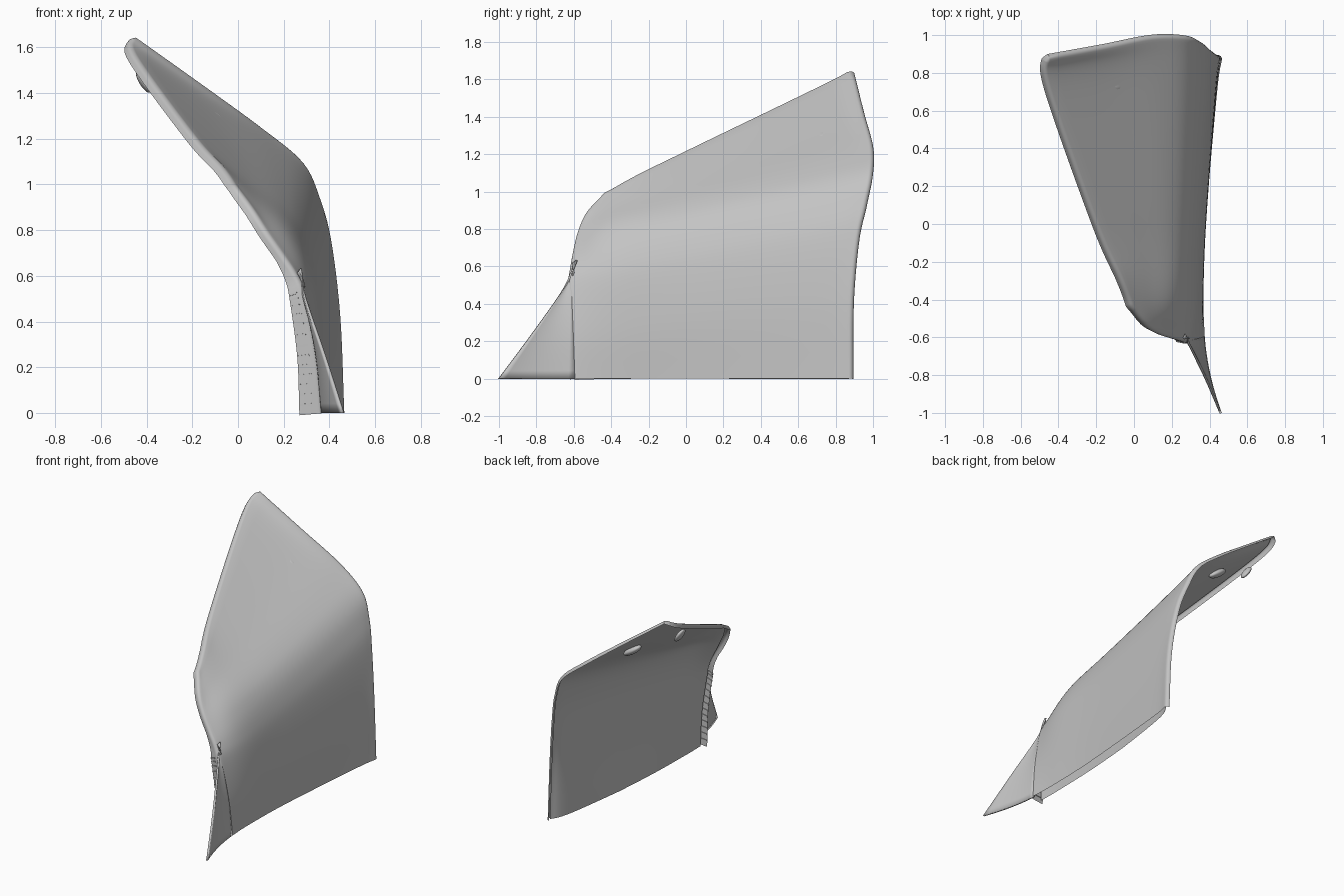
import bpy, bmesh, math
from mathutils import Vector, Matrix

cube = bpy.data.objects.get("Cube")
if cube:
    bpy.data.objects.remove(cube, do_unlink=True)

grey = bpy.data.materials.new("panel grey")
grey.use_nodes = True
colour = (0.55, 0.55, 0.55, 1)
grey.diffuse_color = colour
grey.node_tree.nodes["Principled BSDF"].inputs["Base Color"].default_value = colour


def finish(ob):
    ob.data.materials.append(grey)
    bpy.ops.object.select_all(action='DESELECT')
    bpy.context.view_layer.objects.active = ob
    ob.select_set(True)
    bpy.ops.object.shade_smooth_by_angle(angle=math.radians(40))


def skin(name, *grids, thickness=0.0):
    """Skin grids of points and weld them into one object."""
    bm = bmesh.new()
    for grid in grids:
        rows = [[bm.verts.new(p) for p in row] for row in grid]
        for a, b in zip(rows, rows[1:]):
            for j in range(len(a) - 1):
                bm.faces.new((a[j], b[j], b[j + 1], a[j + 1]))
    bmesh.ops.remove_doubles(bm, verts=bm.verts, dist=0.0002)
    mesh = bpy.data.meshes.new(name)
    bm.to_mesh(mesh)
    bm.free()
    ob = bpy.data.objects.new(name, mesh)
    bpy.context.collection.objects.link(ob)
    if thickness:
        mod = ob.modifiers.new("thickness", 'SOLIDIFY')
        mod.thickness = thickness
        mod.offset = -1
    finish(ob)


def spline(points, t):
    """Smooth curve through the points, t counted in points."""
    last = len(points) - 1
    i = min(int(t), last - 1)
    f = t - i
    b, c = points[i], points[i + 1]
    a = points[i - 1] if i else b * 2 - c
    d = points[i + 2] if i + 2 <= last else c * 2 - b
    return (b * 2 + (c - a) * f + (a * 2 - b * 5 + c * 4 - d) * f * f
            + (b * 3 - a - c * 3 + d) * f ** 3) * 0.5


def curve(*points):
    return [Vector(p) for p in points]


# Upright sections of the panel, front to rear, bottom to top
sections = [
    curve((.375, -.61, 0), (.35, -.62, .25), (.30, -.63, .5), (.26, -.62, .6),
          (.2, -.605, .69), (.13, -.58, .79), (.07, -.53, .89), (0, -.43, .99)),
    curve((.368, -.4, 0), (.363, -.4, .25), (.34, -.4, .5), (.31, -.4, .63),
          (.26, -.4, .74), (.19, -.38, .84), (.07, -.34, .95), (-.07, -.27, 1.085)),
    curve((.38, 0, 0), (.38, 0, .3), (.36, 0, .55), (.33, 0, .7),
          (.275, 0, .83), (.19, 0, .93), (.02, 0, 1.06), (-.2, 0, 1.225)),
    curve((.44, .7, 0), (.43, .7, .4), (.4, .73, .72), (.355, .77, .9),
          (.28, .78, 1.04), (.14, .77, 1.16), (-.14, .74, 1.35), (-.46, .71, 1.575)),
    curve((.468, .885, 0), (.45, .89, .42), (.41, .92, .75), (.36, .96, .94),
          (.285, .99, 1.1), (.1, .995, 1.255), (-.16, .94, 1.445), (-.47, .88, 1.665)),
]


def surface(u, v):
    return spline([spline(s, v) for s in sections], u)


def normal(u, v):
    h = 0.02
    v = max(v, h)
    du = surface(u + h, v) - surface(u - h, v)
    dv = surface(u, v + h) - surface(u, v - h)
    return du.cross(dv).normalized()


U0, U1, V1 = 0.08, 3.9, 6.92
RADIUS = 0.022
us = [U0 + (U1 - U0) * i / 48 for i in range(49)]
vs = [V1 * j / 40 for j in range(41)]

# Edge running up the front, along the top and down the rear
edge = [(U0, v) for v in vs] + [(u, V1) for u in us[1:]] + [(U1, v) for v in vs[-2::-1]]


def edge_frame(k):
    """Point, surface normal and outward direction on the panel edge."""
    uv = edge[k]
    n = normal(*uv)
    along = surface(*edge[min(k + 1, len(edge) - 1)]) - surface(*edge[max(k - 1, 0)])
    return surface(*uv), n, n.cross(along).normalized()


def lip_depth(k):
    u, v = edge[k]
    if u == U1:
        return 0.003
    return 0.02 + (0.065 * max(0, 1 - v / 4) if u == U0 else 0)


# Outer panel with its edge rolled over and turned inwards
panel = [[surface(u, v) for v in vs] for u in us]
lip = []
for k in range(len(edge)):
    p, n, out = edge_frame(k)
    ring = []
    for step in range(6):
        a = math.pi / 2 * step / 5
        ring.append(p + (out * math.sin(a) - n * (1 - math.cos(a))) * RADIUS)
    ring.append(ring[-1] - n * lip_depth(k))
    lip.append(ring)
skin("outer_panel", panel, lip)


# Inner skin, furthest from the outer one low down and ahead of the rear edge
def gap(i, j):
    return 0.012 + 0.058 * min(1, (1 - i / 48) * 2.5) * max(0, 1 - vs[j] / 5)


skin("inner_panel", [[panel[i][j] - normal(us[i], vs[j]) * gap(i, j)
                      for j in range(41)] for i in reversed(range(49))])

# Pointed wing sweeping forward from the front edge
slope = curve((.465, -1, 0), (.385, -.815, .25), (.3, -.64, .5), (.27, -.58, .63))
COUNT = 19
wing = []
for i in range(13):
    t = i / 12
    row = []
    for j in range(COUNT):
        low = 1 - j / (COUNT - 1)
        p = spline(slope, 3 * (1 - low)).lerp(panel[0][j], t)
        p.x -= 0.06 * low * t * (1 - t)
        row.append(p)
    wing.append(row)
skin("front_wing", wing, thickness=0.012)

# Thin ribs lying across the turned-in front flange
for k in range(1, 14):
    p, n, out = edge_frame(k)
    depth = lip_depth(k)
    place = p + out * RADIUS - n * (RADIUS + depth * 0.6)
    axes = Matrix((n, out, n.cross(out))).transposed().to_4x4()
    bpy.ops.mesh.primitive_cube_add(size=1)
    rib = bpy.context.object
    rib.name = "flange_rib"
    rib.matrix_world = (Matrix.Translation(place) @ axes
                        @ Matrix.Diagonal((depth * 0.75, .01, .008, 1)))
    finish(rib)

# Fixing clips on the inner face
for name, place, size, turn in (
        ("upper_clip", (-.415, .66, 1.45), (.018, .04, .055), -.55),
        ("lower_clip", (-.1, .74, 1.29), (.075, .045, .025), .6)):
    bpy.ops.mesh.primitive_uv_sphere_add(segments=20, ring_count=10, radius=1, location=place)
    clip = bpy.context.object
    clip.name = name
    clip.scale = size
    clip.rotation_euler.y = turn
    finish(clip)
